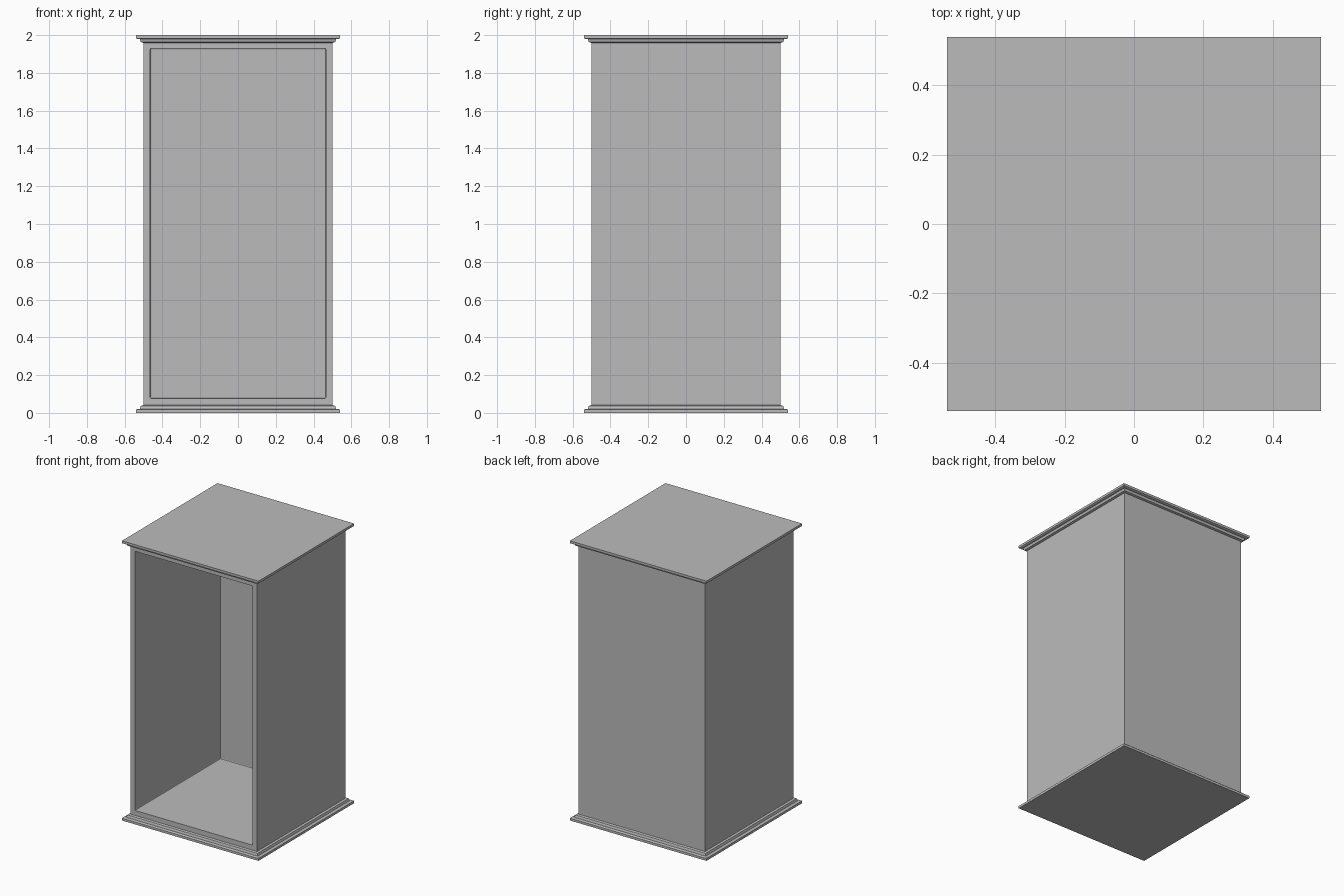
import bpy, bmesh

cube = bpy.data.objects.get("Cube")
if cube:
    bpy.data.objects.remove(cube, do_unlink=True)

# One plain grey paint
GREY = (0.5, 0.5, 0.5, 1)
paint = bpy.data.materials.new("grey_paint")
paint.use_nodes = True
paint.diffuse_color = GREY
paint.node_tree.nodes["Principled BSDF"].inputs["Base Color"].default_value = GREY


def finish(name, bm):
    bmesh.ops.recalc_face_normals(bm, faces=bm.faces)
    mesh = bpy.data.meshes.new(name)
    bm.to_mesh(mesh)
    bm.free()
    mesh.materials.append(paint)
    obj = bpy.data.objects.new(name, mesh)
    bpy.context.collection.objects.link(obj)
    return obj


def box(name, low, high):
    bm = bmesh.new()
    bmesh.ops.create_cube(bm, size=1)
    for v in bm.verts:
        for i in range(3):
            v.co[i] = low[i] if v.co[i] < 0 else high[i]
    return finish(name, bm)


def square_moulding(name, profile):
    """Stack square rings of (half width, height) into a closed moulding."""
    bm = bmesh.new()
    rings = [[bm.verts.new((sx * r, sy * r, z))
              for sx, sy in ((-1, -1), (1, -1), (1, 1), (-1, 1))]
             for r, z in profile]
    for a, b in zip(rings, rings[1:]):
        for i in range(4):
            j = (i + 1) % 4
            bm.faces.new((a[i], a[j], b[j], b[i]))
    bm.faces.new(rings[0])
    bm.faces.new(rings[-1])
    return finish(name, bm)


# Hollow cabinet body, open at the front
HALF, INNER = 0.5, 0.465
FLOOR, CEILING = 0.077, 1.93
body = box("cabinet_body", (-HALF, -HALF, 0.02), (HALF, HALF, 1.98))
cutter = box("opening_cutter", (-INNER, -0.7, FLOOR), (INNER, INNER, CEILING))
cutter.hide_render = True
cutter.hide_viewport = True

# Slightly eased corners of the opening
soft = cutter.modifiers.new("soft_corners", "BEVEL")
soft.width = 0.006
soft.segments = 2
cut = body.modifiers.new("opening", "BOOLEAN")
cut.object = cutter
cut.solver = "EXACT"

# Stepped plinth and cornice
half_profile = [(0.54, 0), (0.54, 0.017), (0.532, 0.021), (0.52, 0.021),
                (0.515, 0.037), (0.5, 0.041)]
square_moulding("plinth", half_profile)
square_moulding("cornice", [(r, 2 - z) for r, z in half_profile])
